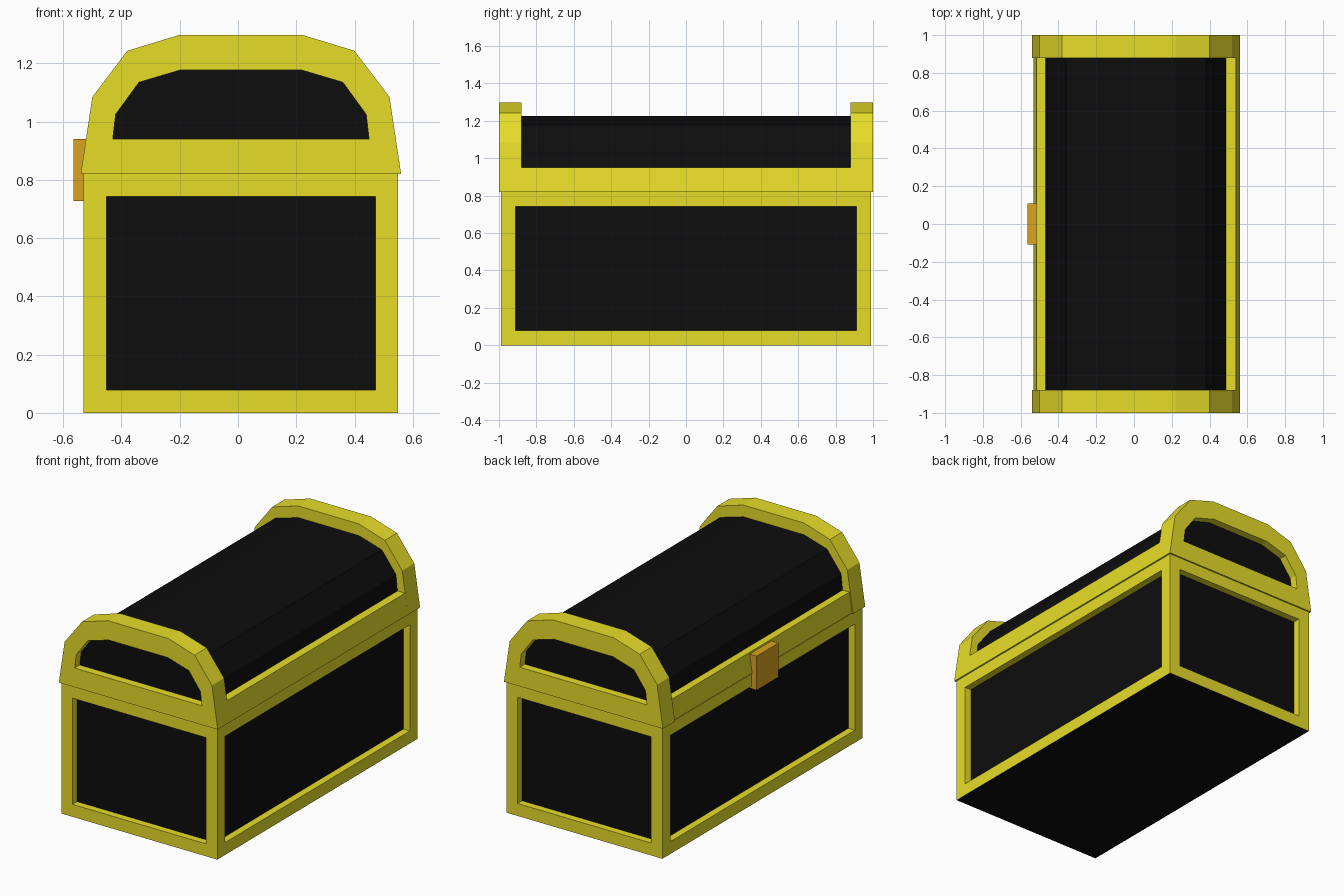
import bpy
import bmesh

if "Cube" in bpy.data.objects:
    bpy.data.objects.remove(bpy.data.objects["Cube"])


def material(name, color):
    m = bpy.data.materials.new(name)
    m.diffuse_color = (*color, 1)
    m.use_nodes = True
    m.node_tree.nodes["Principled BSDF"].inputs["Base Color"].default_value = m.diffuse_color
    return m


gold = material("yellow_trim", (0.80, 0.72, 0.022))
black = material("black_panel", (0.004, 0.004, 0.004))
orange = material("orange_latch", (0.70, 0.37, 0.015))


def finish(name, bm, *mats):
    bmesh.ops.recalc_face_normals(bm, faces=bm.faces)
    me = bpy.data.meshes.new(name)
    bm.to_mesh(me)
    bm.free()
    for m in mats:
        me.materials.append(m)
    ob = bpy.data.objects.new(name, me)
    bpy.context.collection.objects.link(ob)
    return ob


def prism(profile, y0, y1):
    """Solid x-z profile running along y."""
    bm = bmesh.new()
    a, b = [[bm.verts.new((x, y, z)) for x, z in profile] for y in (y0, y1)]
    bm.faces.new(a)
    bm.faces.new(b)
    n = len(profile)
    for i in range(n):
        j = (i + 1) % n
        bm.faces.new((a[i], a[j], b[j], b[i]))
    bmesh.ops.recalc_face_normals(bm, faces=bm.faces)
    return bm


def ring(outer, inner, y0, y1):
    """Frame between two x-z outlines, with thickness along y."""
    bm = bmesh.new()
    loops = [[bm.verts.new((x, y, z)) for x, z in p]
             for p, y in ((outer, y0), (outer, y1), (inner, y1), (inner, y0))]
    n = len(outer)
    for k in range(4):
        p, q = loops[k], loops[(k + 1) % 4]
        for i in range(n):
            j = (i + 1) % n
            bm.faces.new((p[i], p[j], q[j], q[i]))
    return bm


def dome(half_profile):
    """Mirror a half outline about the chest's middle at x = 0.01."""
    c = 0.01
    return ([(c - w, z) for w, z in half_profile] +
            [(c + w, z) for w, z in reversed(half_profile)])


# Chest body: box with four recessed black panels and a black base
bm = prism([(-0.53, 0), (0.55, 0), (0.55, 0.82), (-0.53, 0.82)], -0.99, 0.99)
sides = [f for f in bm.faces if abs(f.normal.z) < 0.5]
for f in bm.faces:
    if f.normal.z < -0.5:
        f.material_index = 1
bmesh.ops.inset_individual(bm, faces=sides, thickness=0.11, depth=0)
bmesh.ops.inset_individual(bm, faces=sides, thickness=0, depth=-0.045)
for f in sides:
    f.material_index = 1
finish("chest_body", bm, gold, black)

# Lid end arches
outer = dome([(0.55, 0.82), (0.51, 1.085), (0.39, 1.243), (0.21, 1.298)])
inner = dome([(0.44, 0.94), (0.43, 1.025), (0.35, 1.135), (0.205, 1.178)])
for label, s in (("front", -1), ("back", 1)):
    finish(label + "_lid_arch", ring(outer, inner, s * 0.88, s), gold)

# Lid rim joining the arches along both long sides
finish("lid_rim", prism([(-0.533, 0.825), (0.56, 0.82), (0.54, 0.95),
                         (-0.515, 0.95)], -0.89, 0.89), gold)

# Rounded lid barrel
finish("lid_barrel", prism(dome([(0.48, 0.93), (0.467, 1.05), (0.37, 1.178),
                                 (0.21, 1.225)]), -0.95, 0.95), black)

# Latch on the left side
finish("latch", prism([(-0.565, 0.727), (-0.51, 0.727), (-0.51, 0.94),
                       (-0.565, 0.94)], -0.108, 0.108), orange)
